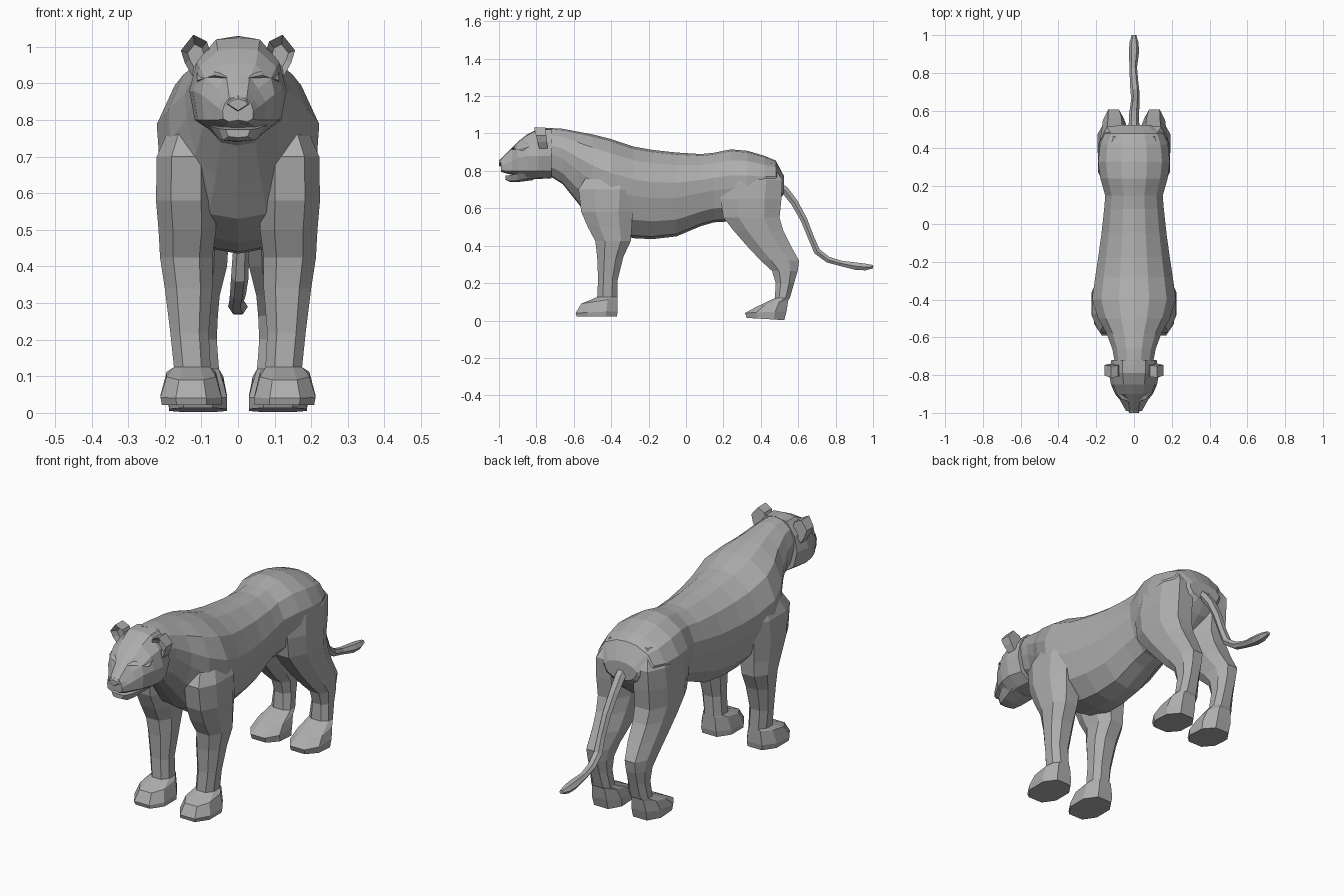
import bpy, bmesh, math
from mathutils import Vector

fur = bpy.data.materials.new("grey_fur")
fur.diffuse_color = (0.42, 0.42, 0.42, 1)


def loft(name, rings):
    """Flat-shaded skin through closed rings of equal length, capped at both ends."""
    bm = bmesh.new()
    loops = [[bm.verts.new(p) for p in r] for r in rings]
    n = len(loops[0])
    for a, b in zip(loops, loops[1:]):
        for i in range(n):
            bm.faces.new((a[i], a[(i + 1) % n], b[(i + 1) % n], b[i]))
    bm.faces.new(loops[0])
    bm.faces.new(loops[-1])
    bmesh.ops.recalc_face_normals(bm, faces=bm.faces)
    me = bpy.data.meshes.new(name)
    bm.to_mesh(me)
    bm.free()
    me.materials.append(fur)
    ob = bpy.data.objects.new(name, me)
    bpy.context.collection.objects.link(ob)
    return ob


def mirrored(y, half):
    """Full ring at y from half-profile points running top to bottom."""
    right = [Vector((x, y, z)) for x, z in half]
    left = [Vector((-x, y, z)) for x, z in reversed(half[1:-1])]
    return right + left


def slab(z, y0, y1, x0, x1, side, front_drop=0.0):
    """Horizontal eight-sided leg ring, optionally sloping down to the front."""
    cx, cy, hx, hy = (x0 + x1) / 2, (y0 + y1) / 2, (x1 - x0) / 2, (y1 - y0) / 2
    pts = [(1, .45), (.5, 1), (-.5, 1), (-1, .45), (-1, -.45), (-.5, -1), (.5, -1), (1, -.45)]
    return [Vector((side * (cx + u * hx), cy + v * hy, z + v * front_drop)) for u, v in pts]


# Torso: y, top, bottom, half width
torso = [(-.74, 1.03, .78, .10), (-.66, 1.025, .73, .115), (-.58, 1.01, .63, .145),
         (-.50, .995, .53, .19), (-.40, .97, .465, .222), (-.28, .93, .44, .205),
         (-.18, .912, .435, .19), (-.05, .898, .45, .172), (.08, .89, .505, .158),
         (.15, .897, .525, .152), (.24, .915, .53, .178), (.33, .907, .54, .19),
         (.42, .88, .57, .18), (.48, .855, .62, .155), (.525, .77, .68, .09)]
prof = [(0, 0), (.36, .025), (.78, .15), (1, .36), (.97, .54), (.80, .80), (.42, .97), (0, 1)]
loft("torso", [mirrored(y, [(u * w, t - v * (t - b)) for u, v in prof])
               for y, t, b, w in torso])

# Skull and muzzle
loft("head", [
    mirrored(-.72, [(0, 1.03), (.06, 1.02), (.105, .96), (.12, .88), (.10, .80), (.05, .765), (0, .76)]),
    mirrored(-.79, [(0, 1.025), (.06, 1.02), (.112, .96), (.133, .88), (.118, .80), (.06, .762), (0, .757)]),
    mirrored(-.85, [(0, .995), (.055, .99), (.105, .945), (.122, .88), (.11, .80), (.06, .758), (0, .752)]),
    mirrored(-.90, [(0, .955), (.048, .95), (.09, .915), (.10, .87), (.092, .80), (.05, .775), (0, .77)]),
    mirrored(-.93, [(0, .925), (.032, .92), (.055, .885), (.075, .85), (.074, .80), (.045, .783), (0, .78)]),
    mirrored(-.965, [(0, .89), (.027, .885), (.045, .855), (.056, .835), (.056, .80), (.035, .787), (0, .79)]),
    mirrored(-.99, [(0, .862), (.024, .86), (.036, .845), (.042, .825), (.04, .803), (.025, .795), (0, .80)])])

# Nose
loft("nose", [mirrored(-.975, [(0, .875), (.03, .862), (.038, .845), (0, .82)]),
              mirrored(-1.0, [(0, .858), (.02, .852), (.026, .843), (0, .826)])])

# Lower jaw
loft("jaw", [mirrored(-.82, [(0, .79), (.09, .79), (.07, .765), (0, .75)]),
             mirrored(-.90, [(0, .785), (.078, .785), (.052, .748), (0, .74)]),
             mirrored(-.945, [(0, .777), (.052, .777), (.04, .745), (0, .742)]),
             mirrored(-.965, [(0, .774), (.034, .774), (.026, .755), (0, .752)])])

# Leg rings: z, back-front extents, inner-outer extents, forward slope
front_leg = [(.82, -.50, -.28, .07, .17, 0), (.70, -.575, -.27, .06, .222, 0),
             (.58, -.56, -.285, .06, .224, 0), (.50, -.525, -.29, .06, .217, 0),
             (.425, -.485, -.295, .07, .213, 0), (.34, -.475, -.335, .07, .20, 0),
             (.22, -.47, -.365, .08, .185, 0), (.125, -.475, -.365, .075, .175, 0),
             (.105, -.56, -.365, .06, .195, .015), (.045, -.59, -.365, .045, .212, .005),
             (.022, -.585, -.37, .045, .208, 0)]
hind_leg = [(.84, .26, .46, .04, .13, 0), (.75, .20, .515, .03, .183, 0),
            (.65, .185, .51, .02, .19, 0), (.55, .20, .50, .02, .187, 0),
            (.48, .255, .52, .025, .18, 0), (.40, .325, .56, .03, .172, 0),
            (.32, .40, .605, .05, .165, 0), (.265, .46, .597, .055, .16, 0),
            (.20, .48, .578, .058, .155, 0), (.12, .475, .555, .052, .16, 0),
            (.09, .37, .547, .04, .18, .02), (.045, .315, .538, .03, .192, .005),
            (.008, .325, .525, .03, .188, -.006)]

# Eyebrows, ears and legs on both sides
for s, tag in ((1, "left"), (-1, "right")):
    loft("brow_" + tag, [
        [(s * .028, -.90, .935), (s * .028, -.938, .915), (s * .028, -.90, .895)],
        [(s * .065, -.87, .945), (s * .065, -.928, .922), (s * .065, -.88, .905)],
        [(s * .112, -.84, .93), (s * .112, -.875, .908), (s * .112, -.84, .90)]])
    outline = [(.075, .985), (.085, 1.015), (.122, 1.033), (.156, .99), (.145, .955), (.125, .92)]
    loft("ear_" + tag, [
        [(s * x, -.74 - (z - .92) * .1, z) for x, z in outline],
        [(s * x, -.785 - (z - .92) * .25, z) for x, z in outline],
        [(s * (.115 + (x - .115) * .55), -.77, .975 + (z - .975) * .55) for x, z in outline]])
    loft("front_leg_" + tag, [slab(*r[:5], s, r[5]) for r in front_leg])
    loft("hind_leg_" + tag, [slab(*r[:5], s, r[5]) for r in hind_leg])

# Tail: centre line x, y, z and radius
tail = [(0, .47, .74, .03), (0, .53, .695, .028), (0, .58, .63, .026), (.005, .63, .54, .024),
        (.008, .67, .44, .022), (.005, .70, .37, .024), (.0, .76, .325, .022),
        (-.004, .83, .305, .02), (0, .91, .29, .027), (0, .96, .286, .024), (0, 1.0, .288, .012)]
rings = []
for i, (x, y, z, r) in enumerate(tail):
    p, q = tail[max(i - 1, 0)], tail[min(i + 1, len(tail) - 1)]
    d = Vector((0, q[1] - p[1], q[2] - p[2])).normalized()
    up = Vector((0, -d.z, d.y))
    rings.append([Vector((x, y, z)) + Vector((r * math.cos(a), 0, 0)) + up * r * .85 * math.sin(a)
                  for a in (k * math.pi / 3 for k in range(6))])
loft("tail", rings)
